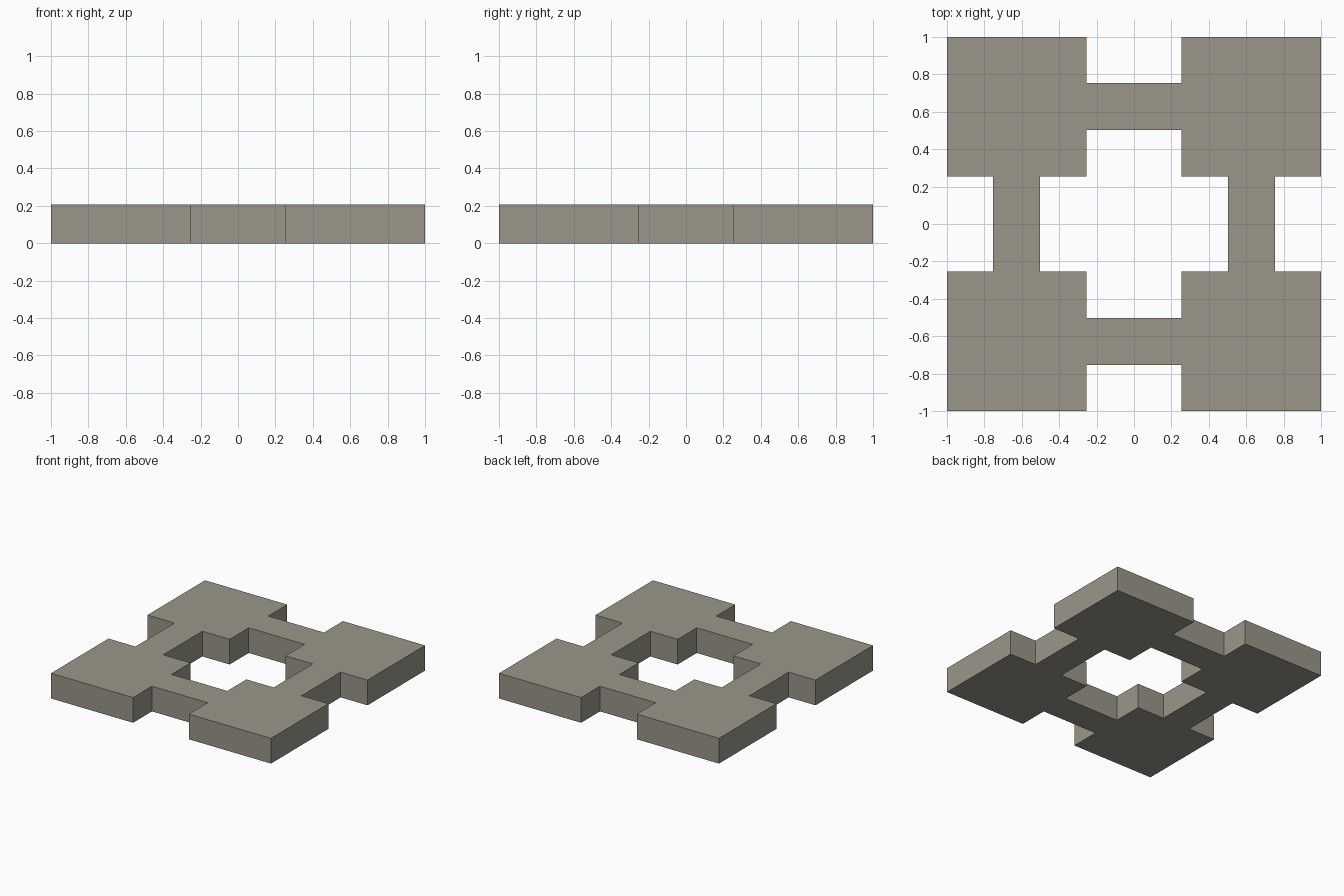
import bpy, bmesh

if "Cube" in bpy.data.objects:
    bpy.data.objects.remove(bpy.data.objects["Cube"])

HEIGHT = 0.207
# Grid lines shared by the corner pads and the connecting bars
LINES = [-1.0, -0.755, -0.5015, -0.2535, 0.2535, 0.5015, 0.755, 1.0]


def is_solid(x, y):
    """True where a cell centre lies in a corner pad or a connecting bar."""
    lo, hi = sorted((abs(x), abs(y)))
    pad = lo > 0.2535
    bar = 0.5015 < hi < 0.755
    return pad or bar


bm = bmesh.new()
grid = {(i, j): bm.verts.new((x, y, 0))
        for i, x in enumerate(LINES) for j, y in enumerate(LINES)}

# Fill the plan: four square pads joined by four narrow bars
for i in range(len(LINES) - 1):
    for j in range(len(LINES) - 1):
        cx = (LINES[i] + LINES[i + 1]) / 2
        cy = (LINES[j] + LINES[j + 1]) / 2
        if is_solid(cx, cy):
            bm.faces.new([grid[k] for k in
                          ((i, j), (i + 1, j), (i + 1, j + 1), (i, j + 1))])
bmesh.ops.delete(bm, geom=[v for v in bm.verts if not v.link_faces], context='VERTS')

# Extrude the plan up to plate thickness
ext = bmesh.ops.extrude_face_region(bm, geom=bm.faces[:], use_keep_orig=True)
top = [g for g in ext["geom"] if isinstance(g, bmesh.types.BMVert)]
bmesh.ops.translate(bm, verts=top, vec=(0, 0, HEIGHT))
bmesh.ops.recalc_face_normals(bm, faces=bm.faces[:])

mesh = bpy.data.meshes.new("base_plate")
bm.to_mesh(mesh)
bm.free()
plate = bpy.data.objects.new("base_plate", mesh)
bpy.context.collection.objects.link(plate)

# Warm grey stone colour
stone = bpy.data.materials.new("warm_grey")
stone.diffuse_color = (0.328, 0.305, 0.254, 1)
stone.use_nodes = True
stone.node_tree.nodes["Principled BSDF"].inputs["Base Color"].default_value = stone.diffuse_color
mesh.materials.append(stone)
